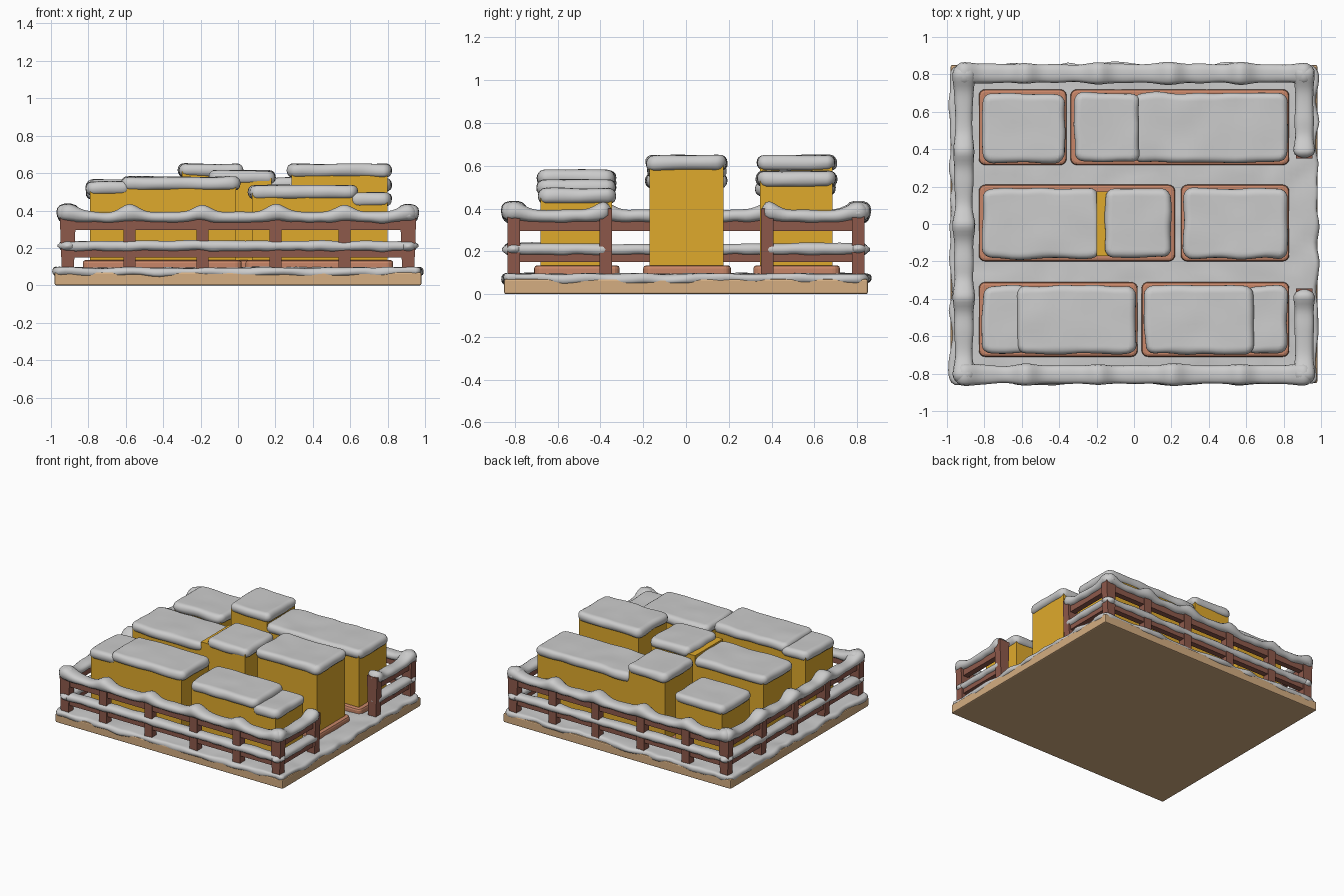
import bpy, bmesh, math
from mathutils import Vector, noise

if "Cube" in bpy.data.objects:
    bpy.data.objects.remove(bpy.data.objects["Cube"])


def mat(name, rgb):
    m = bpy.data.materials.new(name)
    m.diffuse_color = (*rgb, 1)
    m.use_nodes = True
    m.node_tree.nodes["Principled BSDF"].inputs["Base Color"].default_value = m.diffuse_color
    return m


TAN = mat("tan", (0.66, 0.42, 0.22))
BROWN = mat("brown", (0.27, 0.10, 0.07))
CLAY = mat("clay", (0.58, 0.24, 0.14))
YELLOW = mat("yellow", (0.74, 0.40, 0.025))


def finish(bm, name, material=None, smooth=False):
    bmesh.ops.recalc_face_normals(bm, faces=bm.faces)
    me = bpy.data.meshes.new(name)
    bm.to_mesh(me)
    bm.free()
    ob = bpy.data.objects.new(name, me)
    bpy.context.collection.objects.link(ob)
    if material:
        me.materials.append(material)
    if smooth:
        for p in me.polygons:
            p.use_smooth = True
    return ob


def block(x0, x1, y0, y1, z0, z1):
    bm = bmesh.new()
    bmesh.ops.create_cube(bm, size=1)
    for v in bm.verts:
        v.co = Vector((x0 if v.co.x < 0 else x1, y0 if v.co.y < 0 else y1, z0 if v.co.z < 0 else z1))
    return bm


def round_plan(bm, r, segs=4):
    edges = [e for e in bm.edges if abs(e.verts[0].co.z - e.verts[1].co.z) > 1e-4]
    bmesh.ops.bevel(bm, geom=edges, offset=r, segments=segs, affect='EDGES', profile=0.5)


def round_rims(bm, r, segs, bottom=True):
    edges = [e for e in bm.edges if len(e.link_faces) == 2
             and abs(e.verts[0].co.z - e.verts[1].co.z) < 1e-4
             and e.calc_face_angle(0) > 1.0]
    top = max(v.co.z for v in bm.verts)
    if not bottom:
        edges = [e for e in edges if e.verts[0].co.z > top - 1e-4]
    bmesh.ops.bevel(bm, geom=edges, offset=r, segments=segs, affect='EDGES', profile=0.5)


def snow_slab(name, x0, x1, y0, y1, z0, z1, r, amp, freq, step=0.04, zamp=0.5):
    # pillow-shaped slab with lumpy surface
    bm = block(x0, x1, y0, y1, z0, z1)
    round_plan(bm, r)
    round_rims(bm, (z1 - z0) * 0.45, 4)
    for axis, a, b in ((0, x0, x1), (1, y0, y1)):
        n = max(2, round((b - a) / step))
        for i in range(1, n):
            co, no = [0, 0, 0], [0, 0, 0]
            co[axis], no[axis] = a + (b - a) * i / n + 0.0007, 1
            bmesh.ops.bisect_plane(bm, geom=bm.verts[:] + bm.edges[:] + bm.faces[:],
                                   plane_co=co, plane_no=no)
    for v in bm.verts:
        d = noise.noise_vector(v.co * freq + Vector((x0 * 7, y0 * 5, z1 * 3)))
        v.co += Vector((d.x * amp, d.y * amp, d.z * amp * zamp))
    return finish(bm, name, None, True)


def snow_roll(name, p, q, width, z0, z1, bumps=(), rise=0.0):
    # rounded drift lying on a rail, swelling over each post
    p, q = Vector(p), Vector(q)
    length, d = (q - p).length, (q - p).normalized()
    side = Vector((-d.y, d.x))
    n, sides = int(length / 0.02), 14
    bm = bmesh.new()
    rings = []
    for i in range(n + 1):
        s = length * i / n
        edge = min(s, length - s)
        cap = math.sqrt(max(0.03, 1 - (1 - min(1, edge / 0.05)) ** 2))
        c = p + d * s
        swell = max([math.exp(-((c - Vector(b)).length / 0.065) ** 2) for b in bumps] or [0])
        wob = noise.noise(Vector((c.x * 7, c.y * 7, z0 * 30)))
        top = z1 + rise * swell + 0.008 * wob
        low = z0 + rise * 0.2 * swell + 0.01 * noise.noise(Vector((c.x * 11, c.y * 11, 9)))
        w = (width / 2) * (1 + 0.2 * swell + 0.15 * wob) * cap
        h, mid = (top - low) / 2 * cap, (top + low) / 2
        ring = []
        for k in range(sides):
            t = 2 * math.pi * k / sides
            cx, cz = math.cos(t), math.sin(t)
            xy = c + side * w * math.copysign(abs(cx) ** 0.8, cx)
            ring.append(bm.verts.new((xy.x, xy.y, mid + h * math.copysign(abs(cz) ** 0.8, cz))))
        rings.append(ring)
    for a, b in zip(rings, rings[1:]):
        for k in range(sides):
            bm.faces.new((a[k], a[(k + 1) % sides], b[(k + 1) % sides], b[k]))
    bm.faces.new(rings[0])
    bm.faces.new(rings[-1])
    return finish(bm, name, None, True)


# base board and ground snow
bm = block(-0.98, 0.98, -0.85, 0.85, 0, 0.07)
bmesh.ops.bevel(bm, geom=bm.edges[:], offset=0.008, segments=2, affect='EDGES', profile=0.5)
finish(bm, "base_board", TAN)
snow_slab("ground_snow", -0.982, 0.982, -0.852, 0.852, 0.05, 0.095, 0.05, 0.024, 8, 0.035, 0.35)

# clay plinths
rows = {"front": (-0.71, -0.31), "middle": (-0.20, 0.21), "back": (0.315, 0.72)}
for row, x0, x1 in (("front", -0.83, 0.02), ("front", 0.04, 0.83), ("middle", -0.83, 0.22),
                    ("middle", 0.25, 0.83), ("back", -0.83, -0.36), ("back", -0.34, 0.83)):
    bm = block(x0, x1, *rows[row], 0.07, 0.135)
    round_plan(bm, 0.035)
    round_rims(bm, 0.015, 2, False)
    finish(bm, row + "_plinth", CLAY)

# yellow blocks with snow caps: row, x range, snow top
for row, x0, x1, top in (
        ("front", -0.79, -0.59, 0.555), ("front", -0.61, -0.01, 0.58),
        ("front", 0.075, 0.62, 0.535), ("front", 0.61, 0.80, 0.495),
        ("middle", -0.79, -0.20, 0.565), ("middle", -0.20, 0.18, 0.615), ("middle", 0.285, 0.80, 0.65),
        ("back", -0.79, -0.39, 0.53), ("back", -0.30, 0.01, 0.65), ("back", 0.01, 0.80, 0.575)):
    y0, y1 = rows[row][0] + 0.03, rows[row][1] - 0.035
    # the small middle block shows a bare strip on its left side
    left = -0.135 if (row, x0) == ("middle", -0.20) else x0
    finish(bm := block(x0, x1, y0, y1, 0.12, top - 0.04), row + "_block", YELLOW)
    snow_slab(row + "_block_snow", left - 0.02, x1 + 0.02, y0 - 0.015, y1 + 0.015,
              top - 0.072, top, 0.05, 0.012, 7)

# fence posts
X, Y = 0.91, 0.805
front_x = (-X, -0.58, -0.19, 0.20, 0.57, X)
posts = [(x, s * Y) for x in front_x for s in (-1, 1)]
posts += [(-X, y) for y in (-0.39, 0, 0.39)] + [(X, -0.375), (X, 0.38)]
for x, y in posts:
    corner = abs(x) == X
    bm = block(x - 0.032, x + 0.032, y - 0.03, y + 0.03, 0.07, 0.40)
    if corner:
        for v in bm.verts:
            if v.co.z > 0.2:
                v.co.x += 0.012 * (1 if v.co.x > x else -1)
    finish(bm, "fence_post", BROWN)

# fence rails with snow on them
runs = (("front", (-X, -Y), (X, -Y)), ("back", (-X, Y), (X, Y)), ("left", (-X, -Y), (-X, Y)),
        ("right_front", (X, -Y), (X, -0.375)), ("right_back", (X, 0.38), (X, Y)))
for name, p, q in runs:
    d = (Vector(q) - Vector(p)).normalized()
    w = Vector((abs(d.y), abs(d.x))) * 0.022
    for z0, z1 in ((0.15, 0.20), (0.295, 0.36)):
        finish(block(p[0] - w.x, q[0] + w.x, p[1] - w.y, q[1] + w.y, z0, z1), name + "_rail", BROWN)
    ext = d * 0.055
    a, b = Vector(p) - ext, Vector(q) + ext
    if name == "right_front":
        b = Vector(q) + d * 0.03
    if name == "right_back":
        a = Vector(p) - d * 0.03
    snow_roll(name + "_top_snow", a, b, 0.098, 0.335, 0.393, posts, 0.042)
    snow_roll(name + "_lower_snow", a, b, 0.085, 0.182, 0.238)
